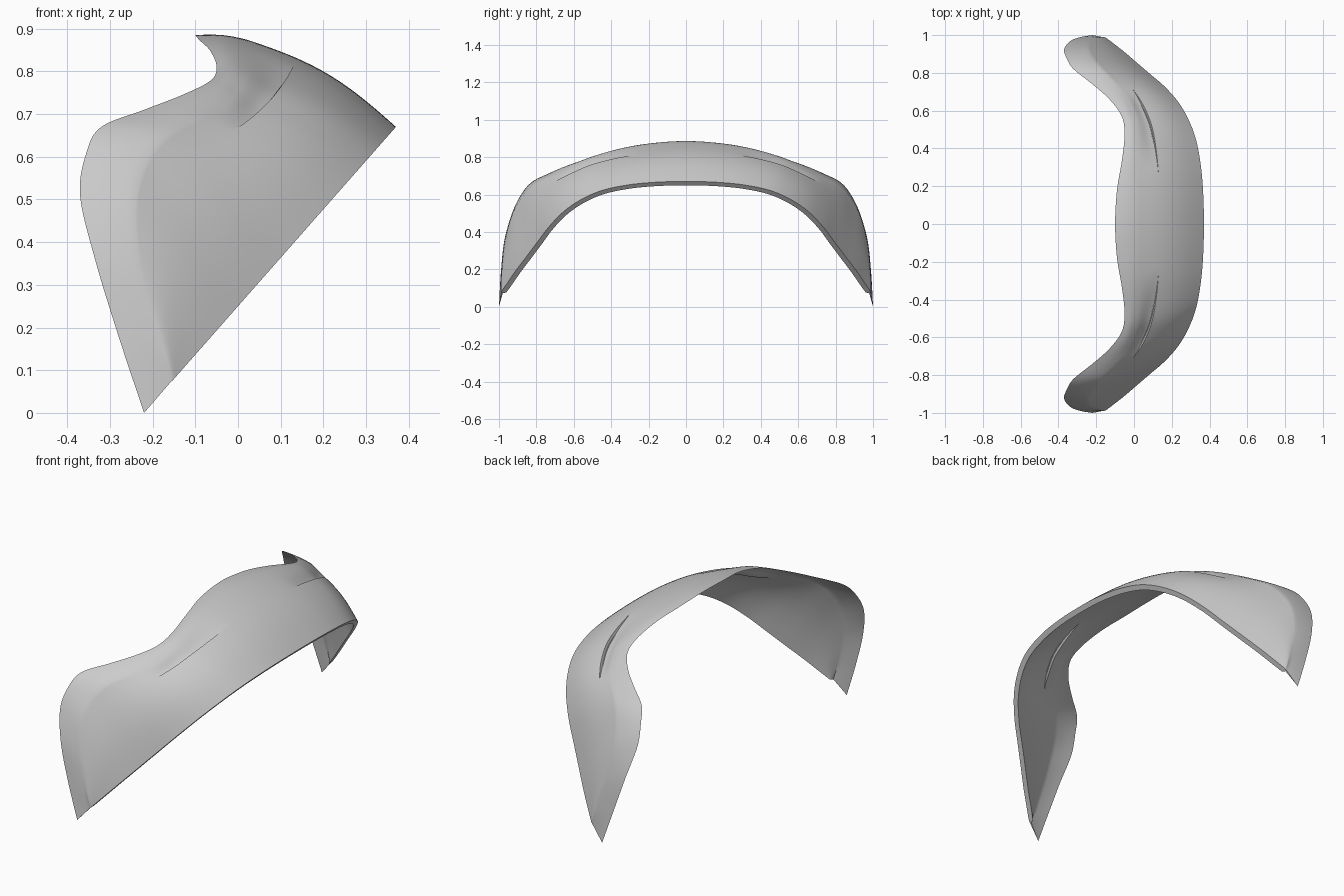
import bpy, bmesh, math
from mathutils import Vector

if "Cube" in bpy.data.objects:
    bpy.data.objects.remove(bpy.data.objects["Cube"])

# Guide curves for one half, from the middle of the arch down to the tip
BACK_EDGE = [(-.10, 0, .885), (-.09, .18, .873), (-.065, .33, .848), (-.05, .47, .81),
             (-.065, .57, .778), (-.13, .66, .745), (-.22, .74, .71), (-.32, .82, .67),
             (-.355, .875, .61), (-.37, .925, .51), (-.335, .97, .36), (-.28, .99, .18),
             (-.22, 1, 0)]
CREASE = [(.025, 0, .873), (.025, .18, .863), (.02, .34, .838), (.01, .5, .795),
          (-.01, .6, .75), (-.045, .68, .712), (-.1, .75, .685), (-.17, .825, .645),
          (-.22, .885, .575), (-.24, .935, .475), (-.225, .97, .33), (-.185, .987, .17),
          (-.157, .988, .073)]
# The front edge lies in one slanted plane, so its height follows from x
FRONT_XY = [(.37, 0), (.367, .15), (.355, .3), (.33, .44), (.29, .55), (.235, .645),
            (.165, .725), (.09, .79), (.02, .85), (-.05, .91), (-.11, .957), (-.14, .98),
            (-.15, .987)]
SLOPE = .67 / .59
FRONT_EDGE = [(x, y, (x + .22) * SLOPE) for x, y in FRONT_XY]
PLANE_NORMAL = Vector((SLOPE, 0, -1)).normalized()
LAST = len(BACK_EDGE) - 1
STEPS = 8
THICKNESS = .028


def mirrored(points):
    half = [Vector(p) for p in points]
    return [Vector((p.x, -p.y, p.z)) for p in reversed(half[1:])] + half


def spline(points, steps):
    """Smooth curve through all points."""
    result = []
    for i in range(len(points) - 1):
        a, b = points[max(i - 1, 0)], points[i]
        c, d = points[i + 1], points[min(i + 2, len(points) - 1)]
        for k in range(steps):
            t = k / steps
            result.append(b + (c - a) * (t / 2)
                          + (a * 2 - b * 5 + c * 4 - d) * (t * t / 2)
                          + (b * 3 - a - c * 3 + d) * (t ** 3 / 2))
    return result + [points[-1]]


def smoothstep(low, high, value):
    t = min(max((value - low) / (high - low), 0), 1)
    return t * t * (3 - 2 * t)


back, crease, front = (spline(mirrored(c), STEPS) for c in (BACK_EDGE, CREASE, FRONT_EDGE))
count = len(back)


def cross_section(i):
    """Outer and inner points from the back edge to the front edge."""
    b, c, f = back[i], crease[i], front[i]
    along = crease[min(i + 1, count - 1)] - crease[max(i - 1, 0)]
    normal = (f - b).cross(along).normalized()
    t = abs(i / STEPS - LAST)
    bulge = .026 * (1 - (t / LAST) ** 2)
    lip = .29 - .09 * smoothstep(1.5, 5.5, t)
    groove = .016 * smoothstep(1.4, 3, t) * (1 - smoothstep(4, 5.6, t))

    outer, weights = [], []
    for k in range(6):
        s = k / 6
        outer.append(b.lerp(c, s) + normal * (bulge * .25 * math.sin(math.pi * s)))
        weights.append(s * .3)

    def panel(v, sunk):
        outer.append(c.lerp(f, v) + normal * (bulge * math.sin(math.pi * v) - sunk))
        weights.append(.3 + .7 * v)

    # Sunken scoop, a sharp lip, then the plain front panel
    for k in range(9):
        panel(lip * k / 8, groove * smoothstep(0, .9, k / 8))
    for k in range(13):
        panel(lip + (1 - lip) * k / 12, 0)

    inward = (normal - PLANE_NORMAL * normal.dot(PLANE_NORMAL)).normalized()
    inner = [p - inward * (THICKNESS * w) for p, w in zip(outer, weights)]
    return outer, inner


# Closed loops of points, skinned into a shell with a rim along the front
bm = bmesh.new()
loops = []
for i in range(count):
    outer, inner = cross_section(i)
    loops.append([bm.verts.new(p) for p in outer + inner[::-1]])
size = len(loops[0])
for first, second in zip(loops, loops[1:]):
    for k in range(size):
        n = (k + 1) % size
        bm.faces.new((first[k], first[n], second[n], second[k]))
# Close both tips
for loop in (loops[0], loops[-1]):
    for k in range(size // 2 - 1):
        bm.faces.new((loop[k], loop[k + 1], loop[size - 2 - k], loop[size - 1 - k]))
bmesh.ops.remove_doubles(bm, verts=bm.verts, dist=.0003)
bmesh.ops.recalc_face_normals(bm, faces=bm.faces)

mesh = bpy.data.meshes.new("curved_shell")
bm.to_mesh(mesh)
bm.free()
shell = bpy.data.objects.new("curved_shell", mesh)
bpy.context.collection.objects.link(shell)

# Plain grey finish
grey = bpy.data.materials.new("light_grey")
grey.use_nodes = True
colour = (.6, .6, .6, 1)
grey.diffuse_color = colour
grey.node_tree.nodes["Principled BSDF"].inputs["Base Color"].default_value = colour
mesh.materials.append(grey)

bpy.context.view_layer.objects.active = shell
shell.select_set(True)
bpy.ops.object.shade_smooth_by_angle(angle=math.radians(35))
